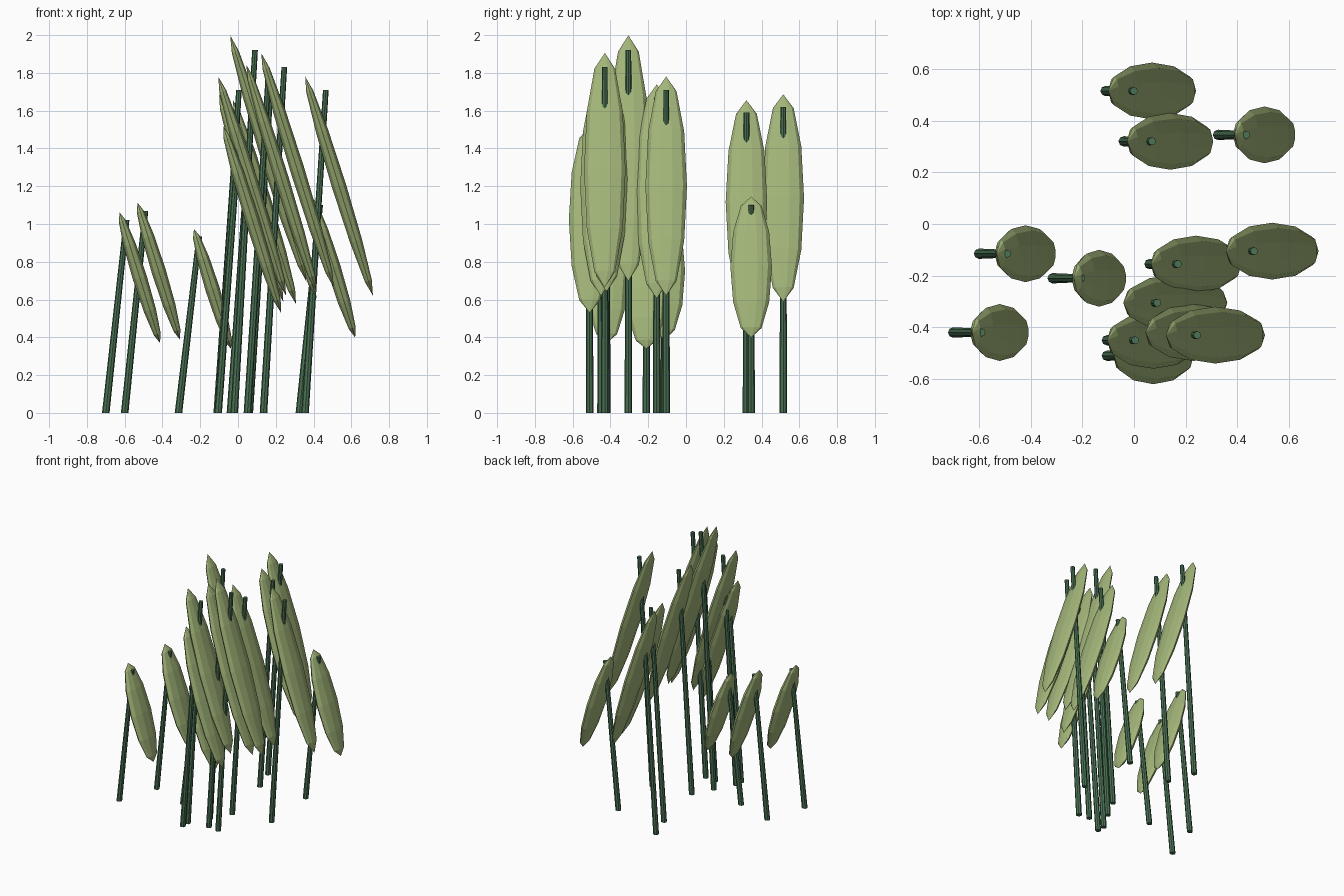
import bpy, bmesh, math
from mathutils import Matrix, Vector

if "Cube" in bpy.data.objects:
    bpy.data.objects.remove(bpy.data.objects["Cube"])


def material(name, color):
    m = bpy.data.materials.new(name)
    m.diffuse_color = color
    m.use_nodes = True
    m.node_tree.nodes["Principled BSDF"].inputs["Base Color"].default_value = m.diffuse_color
    return m


LEAF = material("leaf_green", (0.36, 0.46, 0.19, 1))
STEM = material("stem_green", (0.07, 0.17, 0.09, 1))


def add_object(name, bm, mat):
    mesh = bpy.data.meshes.new(name)
    bm.to_mesh(mesh)
    bm.free()
    mesh.materials.append(mat)
    ob = bpy.data.objects.new(name, mesh)
    bpy.context.collection.objects.link(ob)
    return ob


# Leaning, slightly tapered stem
def stem(x, y, h):
    bm = bmesh.new()
    bmesh.ops.create_cone(bm, cap_ends=True, segments=8,
                          radius1=0.02, radius2=0.015, depth=h)
    for v in bm.verts:
        v.co += Vector((x + (0.11 if v.co.z > 0 else 0), y, h / 2))
    add_object("stem", bm, STEM)


# Long flattened pad tilted back across the stem
def leaf(x, y, h):
    bm = bmesh.new()
    bmesh.ops.create_uvsphere(bm, u_segments=10, v_segments=6, radius=1)
    bm.transform(Matrix.Translation((x + 0.18, y, 0.702 * h))
                 @ Matrix.Rotation(-0.3, 4, 'Y')
                 @ Matrix.Diagonal((0.04, 0.11, 0.355 * h, 1)))
    add_object("leaf", bm, LEAF)


# Base x, base y and stem height of each plant
PLANTS = [
    (-0.11, 0.515, 1.62), (-0.04, 0.32, 1.59), (0.325, 0.345, 1.10),
    (-0.60, -0.115, 1.07), (-0.315, -0.21, 0.935), (0.06, -0.155, 1.67),
    (0.355, -0.105, 1.71), (-0.02, -0.305, 1.92), (-0.105, -0.45, 1.71),
    (-0.105, -0.51, 1.46), (0.05, -0.42, 1.77), (0.135, -0.43, 1.83),
    (-0.70, -0.42, 1.02),
]
for p in PLANTS:
    stem(*p)
    leaf(*p)
